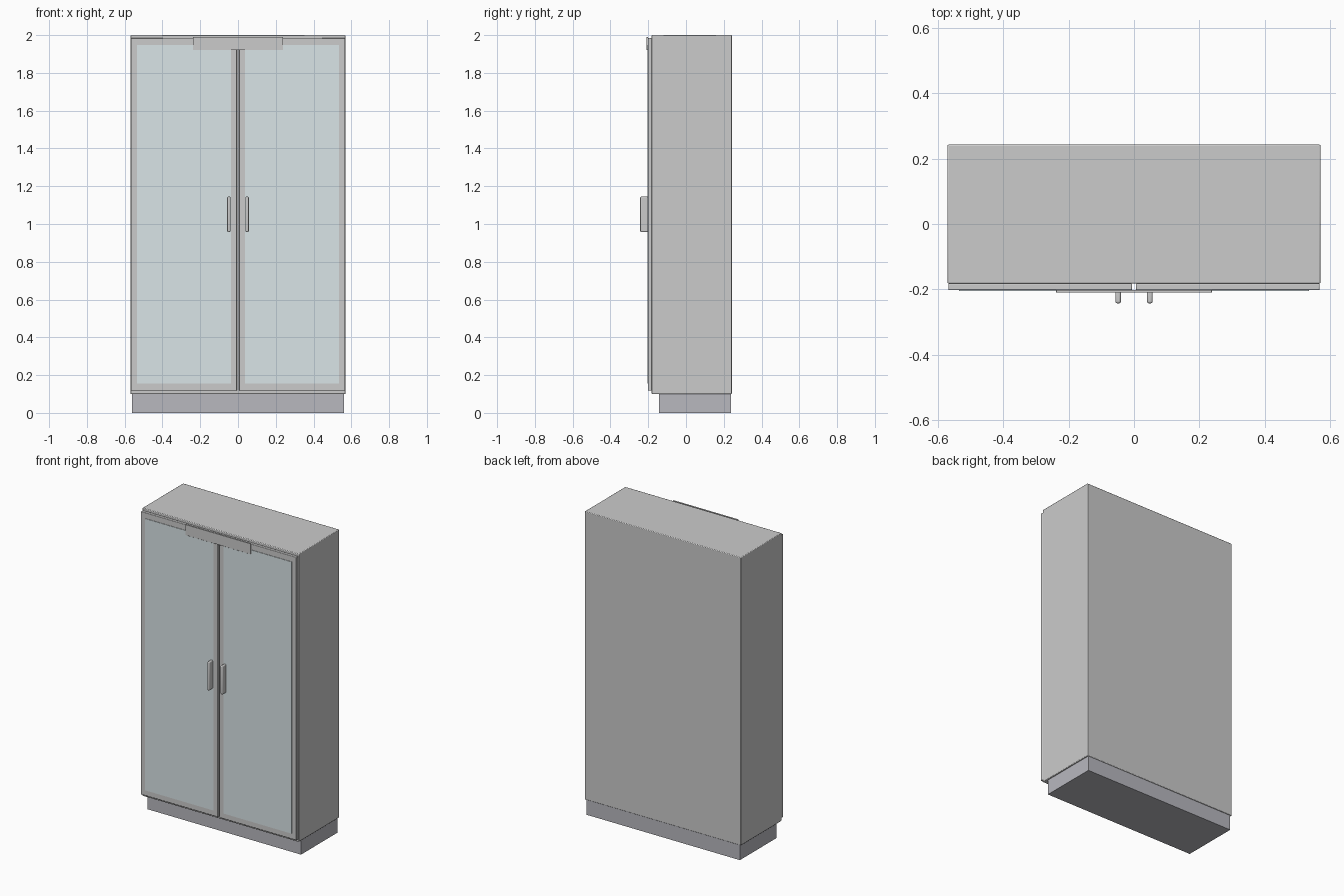
import bpy

if "Cube" in bpy.data.objects:
    bpy.data.objects.remove(bpy.data.objects["Cube"])

def material(name, rgba):
    m = bpy.data.materials.new(name)
    m.diffuse_color = rgba
    m.use_nodes = True
    m.node_tree.nodes["Principled BSDF"].inputs["Base Color"].default_value = m.diffuse_color
    return m

def box(name, x, y, z, bevel=0.0, segments=2, mat=None):
    """Bevelled box from (min, max) ranges on each axis."""
    bpy.ops.mesh.primitive_cube_add(size=1, location=[(a + b) / 2 for a, b in (x, y, z)])
    ob = bpy.context.object
    ob.name = name
    ob.scale = [b - a for a, b in (x, y, z)]
    bpy.ops.object.transform_apply(location=False, rotation=False, scale=True)
    if bevel:
        mod = ob.modifiers.new("Bevel", "BEVEL")
        mod.width, mod.segments = bevel, segments
        bpy.ops.object.shade_smooth_by_angle()
    if mat:
        ob.data.materials.append(mat)
    return ob

glass = material("pale_glass", (0.70, 0.78, 0.80, 1))
plinth_grey = material("plinth_grey", (0.48, 0.48, 0.52, 1))

# Cabinet body and recessed plinth
box("cabinet_body", (-0.57, 0.57), (-0.182, 0.2425), (0.10, 2.0), 0.004)
box("plinth", (-0.56, 0.56), (-0.143, 0.238), (0.0, 0.10), mat=plinth_grey)

# Pair of doors, each with a glass panel and an upright handle
for side, s in (("left", -1), ("right", 1)):
    def span(a, b):
        return tuple(sorted((s * a, s * b)))
    box(side + "_door", span(0.006, 0.567), (-0.202, -0.182), (0.118, 1.985), 0.003)
    box(side + "_glass", span(0.037, 0.534), (-0.205, -0.195), (0.155, 1.947), mat=glass)
    box(side + "_handle", span(0.040, 0.057), (-0.2425, -0.200), (0.957, 1.145), 0.006, 3)

# Blank sign plate across the top of both doors
box("sign_plate", (-0.238, 0.238), (-0.210, -0.201), (1.92, 1.99), 0.001, 1)
